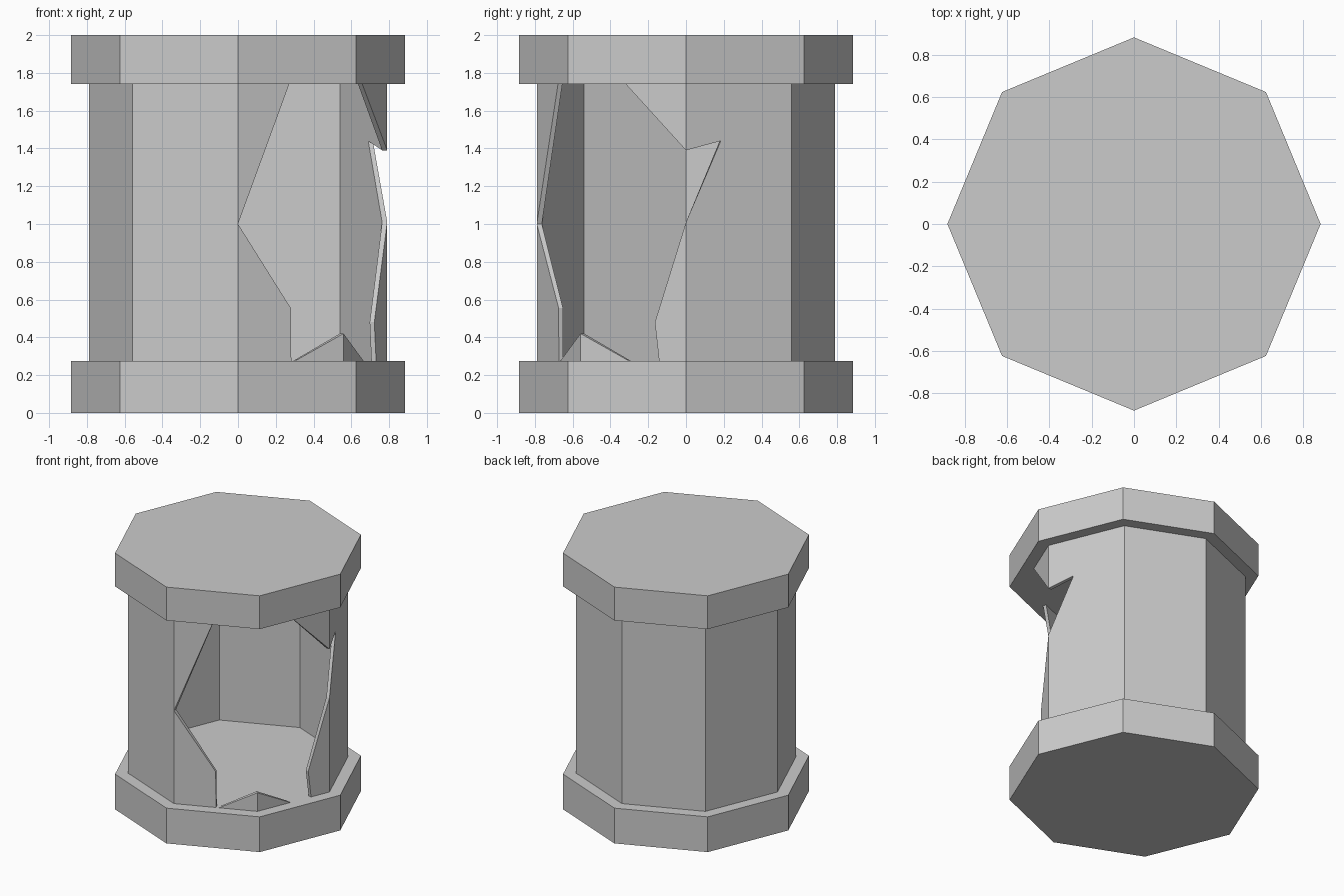
import bpy, bmesh, math

if "Cube" in bpy.data.objects:
    bpy.data.objects.remove(bpy.data.objects["Cube"])

R_CAP, R_OUT, R_IN = 0.883, 0.79, 0.763
ZB, ZT = 0.275, 1.74


def finish(bm, name):
    bmesh.ops.recalc_face_normals(bm, faces=bm.faces)
    me = bpy.data.meshes.new(name)
    bm.to_mesh(me)
    bm.free()
    ob = bpy.data.objects.new(name, me)
    bpy.context.collection.objects.link(ob)
    return ob


def corner(k, r):
    a = math.radians(45 * k - 90)
    return r * math.cos(a), r * math.sin(a)


# Solid octagonal end caps
def cap(name, z0, z1):
    bm = bmesh.new()
    f = bm.faces.new([bm.verts.new((*corner(k, R_CAP), z0)) for k in range(8)])
    top = bmesh.ops.extrude_face_region(bm, geom=[f], use_keep_orig=True)
    for v in top["geom"]:
        if isinstance(v, bmesh.types.BMVert):
            v.co.z = z1
    finish(bm, name)


cap("base_cap", 0, ZB)
cap("top_cap", ZT, 2)


# Broken glass wall: outlines in (octagon side number, height), side 0 starts at the front corner
outlines = [
    [(0, ZB), (0.505, ZB), (0.5, 0.555), (0, 1.0)],             # left edge, lower
    [(0, 1.0), (0.485, ZT), (0, ZT)],                           # left edge, upper
    [(0.54, ZB), (1, ZB), (1, 0.42)],                           # bottom shard
    [(1, ZB), (1.46, ZB), (1, 0.42)],
    [(1.43, ZT), (2, 1.39), (2, ZT)],                           # hanging shard
    [(1.745, ZB), (2, ZB), (2, 1.01), (1.705, 0.48)],           # right edge
    [(2, ZB), (3, ZB), (3, ZT), (2, ZT), (2, 1.39), (2.33, 1.44), (2, 1.01)],
    [(7, ZB), (8, ZB), (8, 1.0), (8, ZT), (7, ZT)],
]
outlines += [[(k, ZB), (k + 1, ZB), (k + 1, ZT), (k, ZT)] for k in range(3, 7)]

bm = bmesh.new()
cache = {}


def wall_vert(u, z):
    key = (round(u % 8, 4), z)
    if key not in cache:
        k = math.floor(u)
        (ax, ay), (bx, by) = corner(k, R_OUT), corner(k + 1, R_OUT)
        t = u - k
        cache[key] = bm.verts.new((ax + (bx - ax) * t, ay + (by - ay) * t, z))
    return cache[key]


faces = [bm.faces.new([wall_vert(u, z) for u, z in o]) for o in outlines]
inner = bmesh.ops.extrude_face_region(bm, geom=faces, use_keep_orig=True)
for v in inner["geom"]:
    if isinstance(v, bmesh.types.BMVert):
        v.co.x *= R_IN / R_OUT
        v.co.y *= R_IN / R_OUT
finish(bm, "broken_glass_wall")
